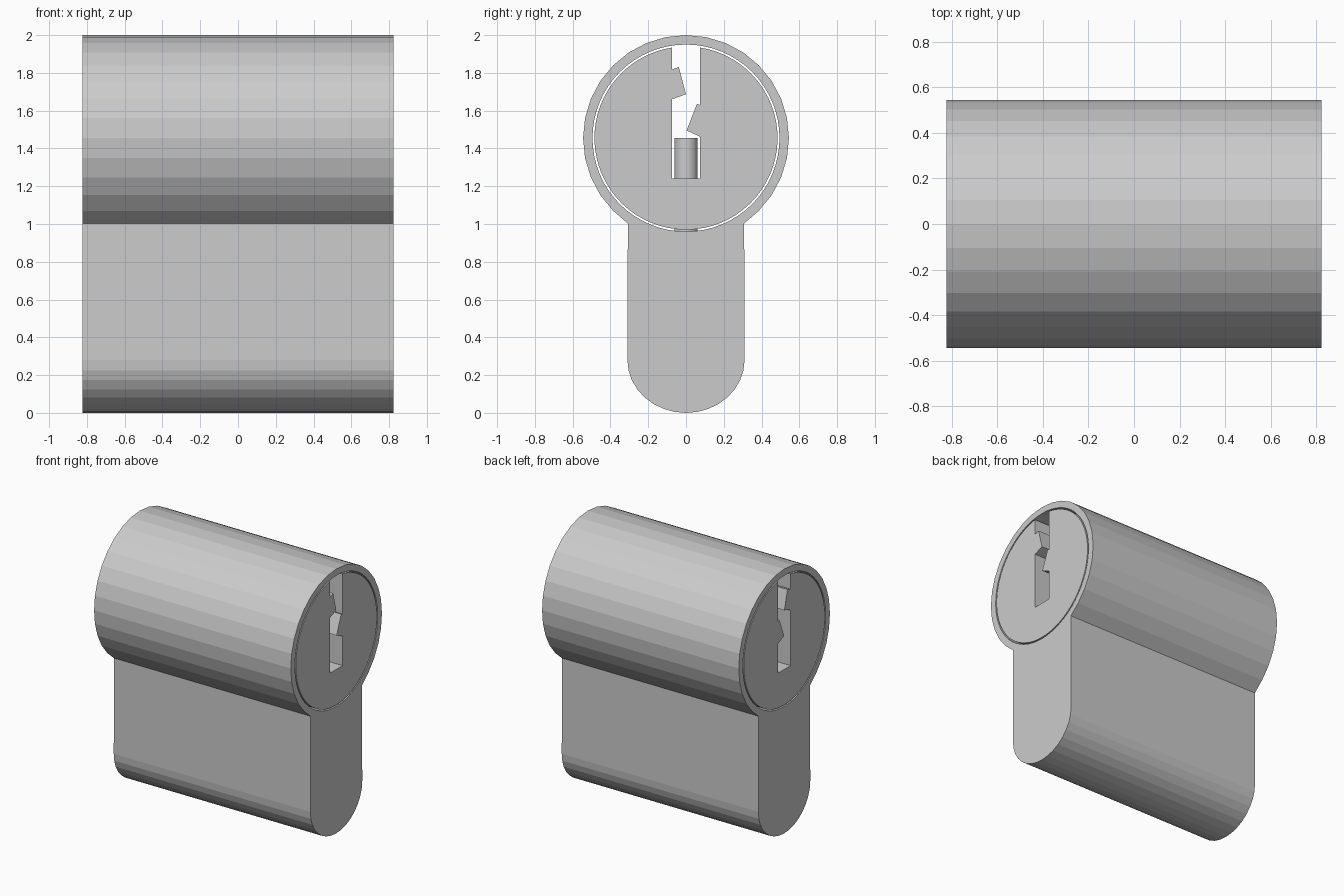
import bpy, bmesh
from math import sin, cos, radians, sqrt, asin, degrees
from mathutils import Matrix

if "Cube" in bpy.data.objects:
    bpy.data.objects.remove(bpy.data.objects["Cube"])

HALF_LEN = 0.823         # half length along x
ZC, R = 1.455, 0.545     # barrel centre height and radius
BORE, PLUG = 0.495, 0.485

metal = bpy.data.materials.new("satin grey metal")
metal.diffuse_color = (0.6, 0.6, 0.6, 1)
metal.use_nodes = True
metal.node_tree.nodes["Principled BSDF"].inputs["Base Color"].default_value = metal.diffuse_color


def arc(rx, rz, zc, start, end, n):
    """Points (y, z) along an elliptical arc, angles in degrees."""
    return [(rx * cos(radians(start + (end - start) * i / n)),
             zc + rz * sin(radians(start + (end - start) * i / n)))
            for i in range(n + 1)]


def extrude_profile(name, *loops):
    """Fill closed (y, z) loops (inner loops are holes) and extrude along x."""
    curve = bpy.data.curves.new(name, 'CURVE')
    curve.dimensions = '2D'
    curve.fill_mode = 'BOTH'
    curve.extrude = HALF_LEN
    for pts in loops:
        spline = curve.splines.new('POLY')
        spline.points.add(len(pts) - 1)
        for p, (y, z) in zip(spline.points, pts):
            p.co = (y, z, 0, 1)
        spline.use_cyclic_u = True
        spline.use_smooth = False
    temp = bpy.data.objects.new(name + "_curve", curve)
    bpy.context.collection.objects.link(temp)
    bpy.context.view_layer.update()
    deps = bpy.context.evaluated_depsgraph_get()
    mesh = bpy.data.meshes.new_from_object(temp.evaluated_get(deps))
    bpy.data.objects.remove(temp)
    bm = bmesh.new()
    bm.from_mesh(mesh)
    # profile x -> world y, profile y -> world z, extrusion -> world x
    bm.transform(Matrix(((0, 0, 1, 0), (1, 0, 0, 0), (0, 1, 0, 0), (0, 0, 0, 1))))
    bmesh.ops.remove_doubles(bm, verts=bm.verts, dist=1e-5)
    bmesh.ops.recalc_face_normals(bm, faces=bm.faces)
    for f in bm.faces:
        f.smooth = False
        f.material_index = 0
    bm.to_mesh(mesh)
    bm.free()
    mesh.materials.clear()
    mesh.materials.append(metal)
    obj = bpy.data.objects.new(name, mesh)
    bpy.context.collection.objects.link(obj)
    return obj


# Housing: round barrel on a flat stem with a rounded foot, bored through
outline = arc(R, R, ZC, -45, 225, 24)
outline += [(-0.308, 1.003)]
outline += arc(0.31, 0.28, 0.28, 180, 360, 16)
outline += [(0.308, 1.003)]
bore = arc(BORE, BORE, ZC, 0, 360, 64)[:-1]
extrude_profile("housing", outline, bore)

# Plug: round core with a warded keyway open at the top
edge = degrees(asin(0.075 / PLUG))
plug = arc(PLUG, PLUG, ZC, 90 + edge, 450 - edge, 62)
right_wall = [(0.075, 1.63), (0.058, 1.636), (0.003, 1.495), (0.075, 1.462), (0.075, 1.24)]
left_wall = [(-0.075, 1.24), (-0.075, 1.66), (0.0, 1.687), (-0.038, 1.83), (-0.075, 1.818)]
extrude_profile("plug", plug + right_wall + left_wall)

# Row of pins rising through the stem and plug into the keyway
bottom, top = 0.6, 1.455
for i in range(5):
    bm = bmesh.new()
    bmesh.ops.create_cone(bm, cap_ends=True, segments=32, radius1=0.062,
                          radius2=0.062, depth=top - bottom)
    mesh = bpy.data.meshes.new("pin")
    bm.to_mesh(mesh)
    bm.free()
    mesh.materials.append(metal)
    pin = bpy.data.objects.new(f"pin_{i + 1}", mesh)
    pin.location = ((i - 2) * 0.25, 0, (bottom + top) / 2)
    bpy.context.collection.objects.link(pin)
